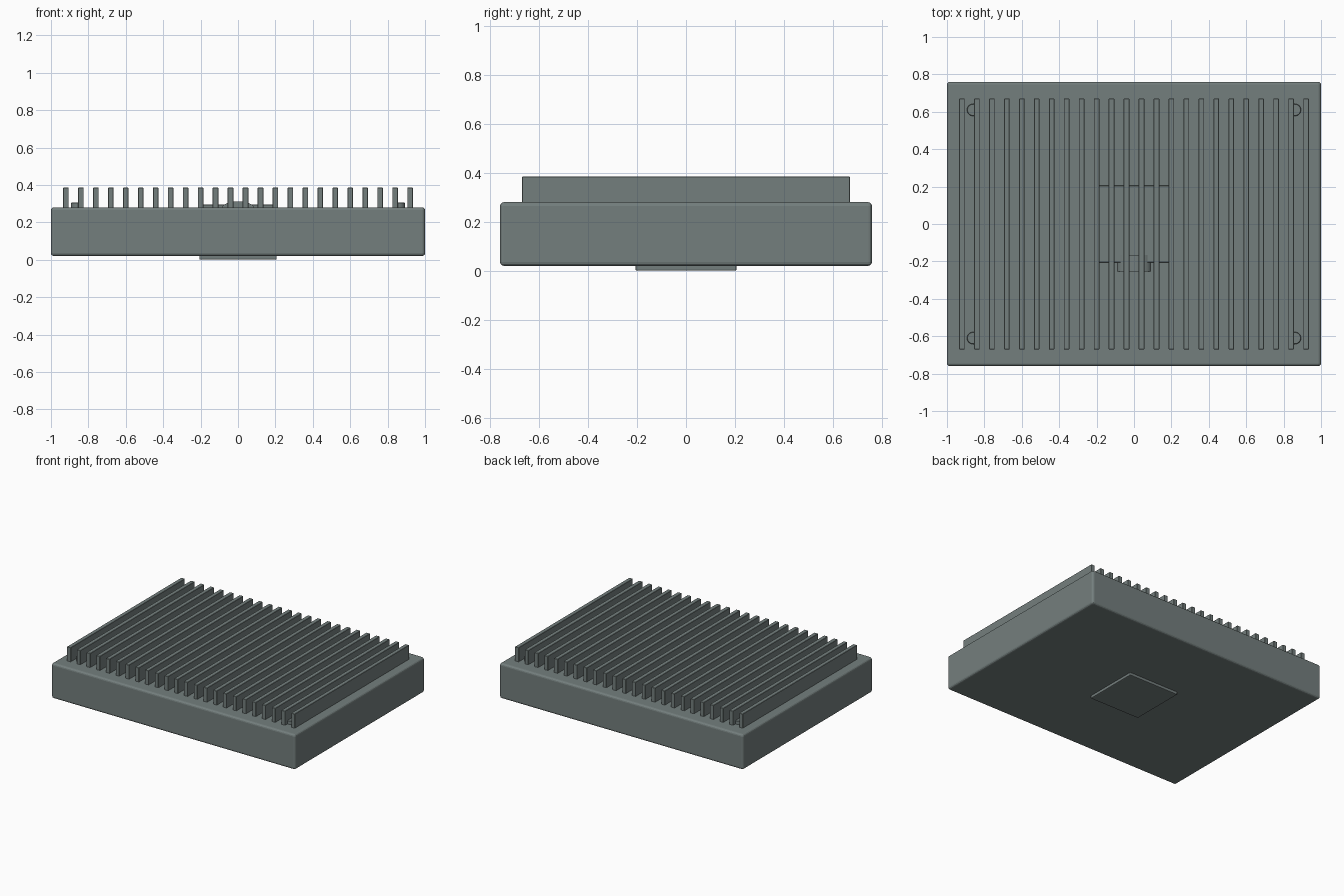
import bpy
import math

if "Cube" in bpy.data.objects:
    bpy.data.objects.remove(bpy.data.objects["Cube"])

metal = bpy.data.materials.new("grey_metal")
metal.diffuse_color = (0.175, 0.212, 0.208, 1)
metal.use_nodes = True
metal.node_tree.nodes["Principled BSDF"].inputs["Base Color"].default_value = metal.diffuse_color


def finish(ob, name, bevel=0.0, segments=2):
    ob.name = name
    ob.data.materials.append(metal)
    if bevel:
        mod = ob.modifiers.new("rounded_edges", "BEVEL")
        mod.width = bevel
        mod.segments = segments
    return ob


def box(name, x, y, z, bevel=0.0, segments=2):
    """Box spanning the given (min, max) ranges."""
    spans = (x, y, z)
    bpy.ops.mesh.primitive_cube_add(size=1, location=[(a + b) / 2 for a, b in spans])
    ob = bpy.context.object
    ob.scale = [b - a for a, b in spans]
    bpy.ops.object.transform_apply(location=False, rotation=False, scale=True)
    return finish(ob, name, bevel, segments)


# Main block with softly rounded edges
box("base_block", (-1, 1), (-0.76, 0.76), (0.02, 0.28), 0.015, 3)

# Row of cooling fins
for i in range(24):
    cx = -0.92 + 0.08 * i
    box(f"cooling_fin_{i + 1}", (cx - 0.015, cx + 0.015), (-0.67, 0.67), (0.27, 0.385), 0.002, 1)

# Contact pad underneath and matching plate between the fins
box("contact_pad", (-0.207, 0.207), (-0.207, 0.207), (0.0, 0.03), 0.006)
box("top_plate", (-0.19, 0.19), (-0.207, 0.207), (0.27, 0.295), 0.003, 1)

# Low rounded clip lying across the front edge of the top plate
bpy.ops.mesh.primitive_cylinder_add(vertices=32, radius=1, depth=0.09,
                                    location=(0, -0.21, 0.27),
                                    rotation=(math.pi / 2, 0, 0))
clip = bpy.context.object
clip.scale = (0.09, 0.042, 1)
bpy.ops.object.transform_apply(location=False, rotation=True, scale=True)
bpy.ops.object.shade_smooth_by_angle()
finish(clip, "front_clip")

# Screw heads in the four corners
for sx in (-1, 1):
    for sy in (-1, 1):
        bpy.ops.mesh.primitive_cylinder_add(vertices=24, radius=0.033, depth=0.035,
                                            location=(sx * 0.86, sy * 0.61, 0.2875))
        screw = finish(bpy.context.object, "corner_screw", 0.003, 1)
        bpy.ops.object.shade_smooth_by_angle()
